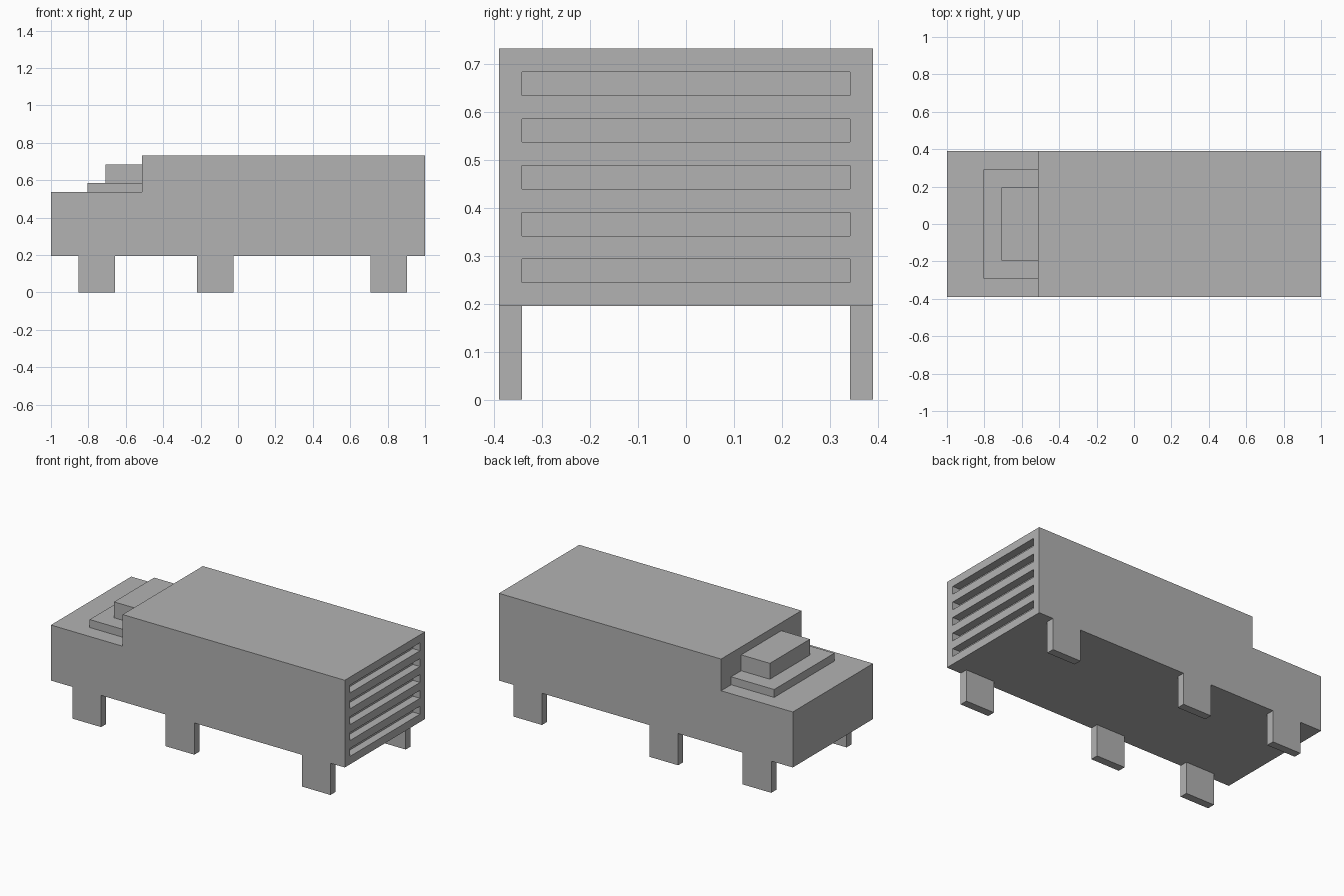
import bpy, bmesh

U = 2 / 41  # grid module: the model is 41 modules long

cube = bpy.data.objects.get("Cube")
if cube:
    bpy.data.objects.remove(cube, do_unlink=True)

grey = bpy.data.materials.new("plain grey")
grey.use_nodes = True
COLOUR = (0.448, 0.448, 0.448, 1)
grey.diffuse_color = COLOUR
grey.node_tree.nodes["Principled BSDF"].inputs["Base Color"].default_value = COLOUR


def prism(bm, profile, half_width, y=0):
    """Extrude an x-z profile, in modules, across y."""
    front = [bm.verts.new((x * U, (y - half_width) * U, z * U)) for x, z in profile]
    face = bm.faces.new(front)
    side = bmesh.ops.extrude_face_region(bm, geom=[face])["geom"]
    moved = [v for v in side if isinstance(v, bmesh.types.BMVert)]
    bmesh.ops.translate(bm, verts=moved, vec=(0, 2 * half_width * U, 0))


def rect(x0, x1, z0, z1):
    return [(x0, z0), (x1, z0), (x1, z1), (x0, z1)]


def add_object(name, parts):
    """Make one object from (profile, half width, y centre) parts."""
    bm = bmesh.new()
    for part in parts:
        prism(bm, *part)
    bmesh.ops.recalc_face_normals(bm, faces=bm.faces)
    mesh = bpy.data.meshes.new(name)
    bm.to_mesh(mesh)
    bm.free()
    mesh.materials.append(grey)
    obj = bpy.data.objects.new(name, mesh)
    bpy.context.collection.objects.link(obj)
    return obj


# Long body with a lower deck at the -x end
body = add_object("body", [([(-20.5, 4), (20.5, 4), (20.5, 15),
                             (-10.5, 15), (-10.5, 11), (-20.5, 11)], 8, 0)])

# Five shallow grille slots cut into the +x end
cutter = add_object("slot_cutter", [(rect(19.5, 22, z, z + 1), 7, 0)
                                    for z in range(5, 14, 2)])
cutter.hide_render = True
slots = body.modifiers.new("slots", "BOOLEAN")
slots.operation = "DIFFERENCE"
slots.solver = "EXACT"
slots.object = cutter
bpy.context.view_layer.objects.active = body
bpy.ops.object.modifier_apply(modifier=slots.name)
bpy.data.objects.remove(cutter, do_unlink=True)

# Stepped block on the lower deck
add_object("lower_step", [(rect(-16.5, -10.5, 11, 12), 6, 0)])
add_object("upper_step", [(rect(-14.5, -10.5, 12, 14), 4, 0)])

# Three pairs of flat legs, flush with the body sides
for name, x in (("rear", -17.5), ("middle", -4.5), ("front", 14.5)):
    for side, y in (("right", -7.5), ("left", 7.5)):
        add_object(f"{name}_leg_{side}", [(rect(x, x + 4, 0, 4), 0.5, y)])
